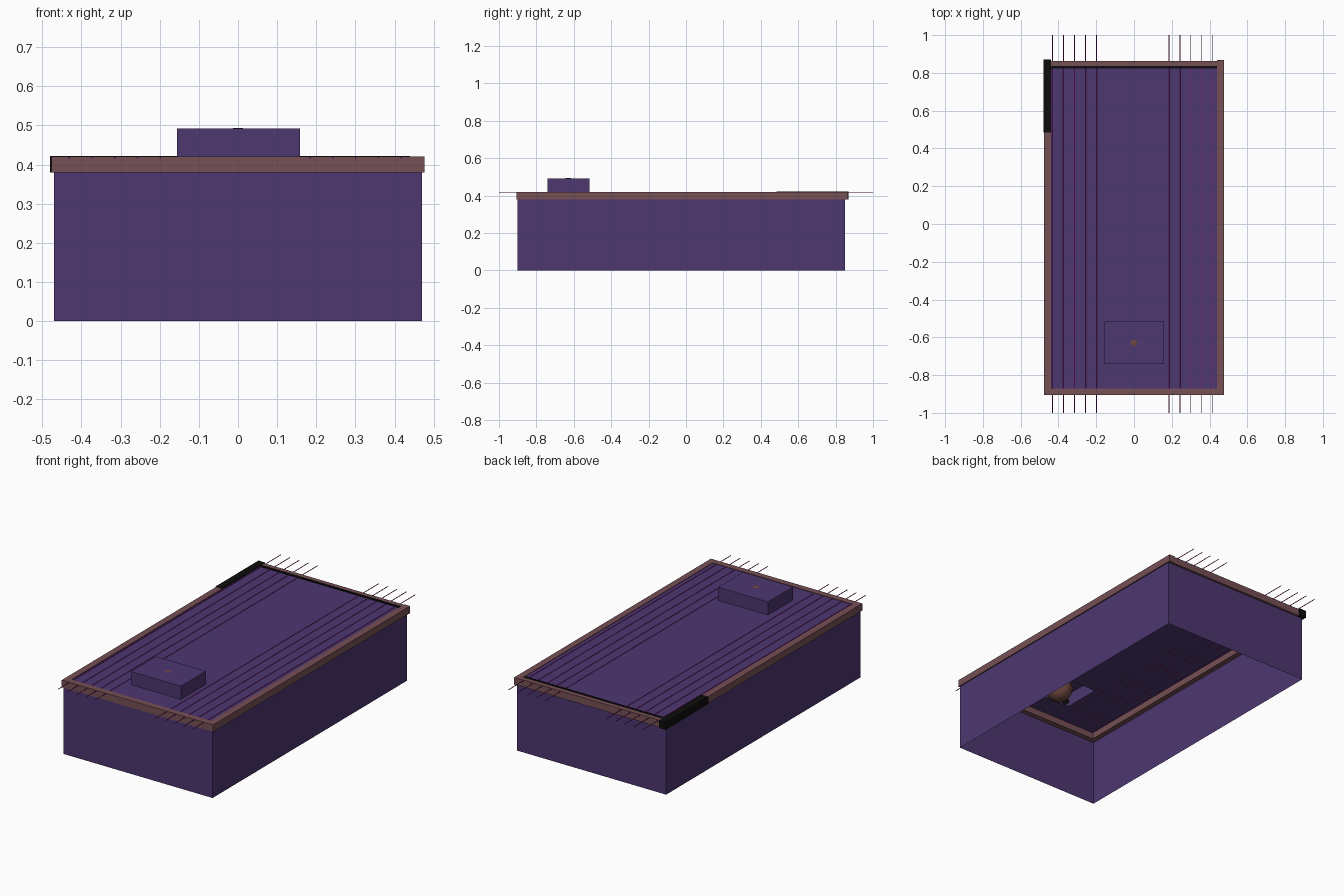
import bpy, bmesh, math
from mathutils import Vector

if "Cube" in bpy.data.objects:
    bpy.data.objects.remove(bpy.data.objects["Cube"])


def material(name, color):
    m = bpy.data.materials.new(name)
    m.diffuse_color = (*color, 1)
    m.use_nodes = True
    m.node_tree.nodes["Principled BSDF"].inputs["Base Color"].default_value = m.diffuse_color
    return m


PURPLE = material("deep purple", (0.075, 0.038, 0.165))
BROWN = material("dusty brown", (0.18, 0.08, 0.09))
BLACK = material("black", (0.004, 0.004, 0.004))
MAGENTA = material("magenta", (0.30, 0.012, 0.24))
COPPER = material("copper brown", (0.16, 0.065, 0.05))


def finish(name, bm, mat):
    me = bpy.data.meshes.new(name)
    bm.to_mesh(me)
    bm.free()
    me.materials.append(mat)
    ob = bpy.data.objects.new(name, me)
    bpy.context.collection.objects.link(ob)
    return ob


def box(name, x, y, z, mat, open_sides=()):
    """Box from ranges; open_sides lists z directions (-1, 1) left without a face."""
    bm = bmesh.new()
    bmesh.ops.create_cube(bm, size=1)
    drop = [f for f in bm.faces if round(f.normal.z) in open_sides and abs(f.normal.z) > 0.5]
    bmesh.ops.delete(bm, geom=drop, context='FACES_ONLY')
    for v in bm.verts:
        v.co = Vector([lo + (c + 0.5) * (hi - lo) for c, (lo, hi) in zip(v.co, (x, y, z))])
    return finish(name, bm, mat)


def rod(name, a, b, r, mat, sides):
    a, b = Vector(a), Vector(b)
    bm = bmesh.new()
    bmesh.ops.create_cone(bm, cap_ends=True, segments=sides, radius1=r, radius2=r, depth=(b - a).length)
    ob = finish(name, bm, mat)
    ob.location = (a + b) / 2
    ob.rotation_euler = (b - a).to_track_quat('Z', 'Y').to_euler()
    return ob


# thin case walls, open below
box("case_walls", (-0.47, 0.47), (-0.90, 0.85), (0, 0.39), PURPLE, (-1, 1))

# rim rails around the top
for side, label in ((-1, "left"), (1, "right")):
    box(label + "_rim", sorted((side * 0.44, side * 0.477)), (-0.905, 0.867), (0.38, 0.42), BROWN)
box("front_rim", (-0.44, 0.44), (-0.905, -0.87), (0.38, 0.42), BROWN)
box("back_rim", (-0.44, 0.44), (0.832, 0.863), (0.38, 0.42), BROWN)

# top panel with an opening below the raised housing
xs, ys = (-0.44, -0.156, 0.156, 0.44), (-0.87, -0.74, -0.515, 0.832)
bm = bmesh.new()
grid = [[bm.verts.new((x, y, 0.417)) for x in xs] for y in ys]
for j in range(3):
    for i in range(3):
        if (i, j) != (1, 1):
            bm.faces.new((grid[j][i], grid[j][i + 1], grid[j + 1][i + 1], grid[j + 1][i]))
finish("top_panel", bm, PURPLE)

# raised housing, open below
box("raised_housing", (-0.156, 0.158), (-0.74, -0.515), (0.417, 0.492), PURPLE, (-1,))

# ten strings running past both ends
for start in (-0.431, 0.185):
    for i in range(5):
        x = start + i * 0.058
        rod("string", (x, -1, 0.4178), (x, 1, 0.4178), 0.002, MAGENTA, 8)

# black rail along the back and sleeve on the left back corner
box("back_rail", (-0.44, 0.44), (0.822, 0.836), (0.41, 0.422), BLACK)
box("corner_sleeve", (-0.48, -0.439), (0.485, 0.87), (0.379, 0.422), BLACK)

# ball inside the housing with a short stub under it
bm = bmesh.new()
bmesh.ops.create_uvsphere(bm, u_segments=24, v_segments=16, radius=0.073)
for f in bm.faces:
    f.smooth = True
ball = finish("ball", bm, COPPER)
ball.location = (0, -0.63, 0.421)
rod("ball_stub", (-0.03, -0.63, 0.38), (-0.055, -0.63, 0.35), 0.018, BLACK, 16)
